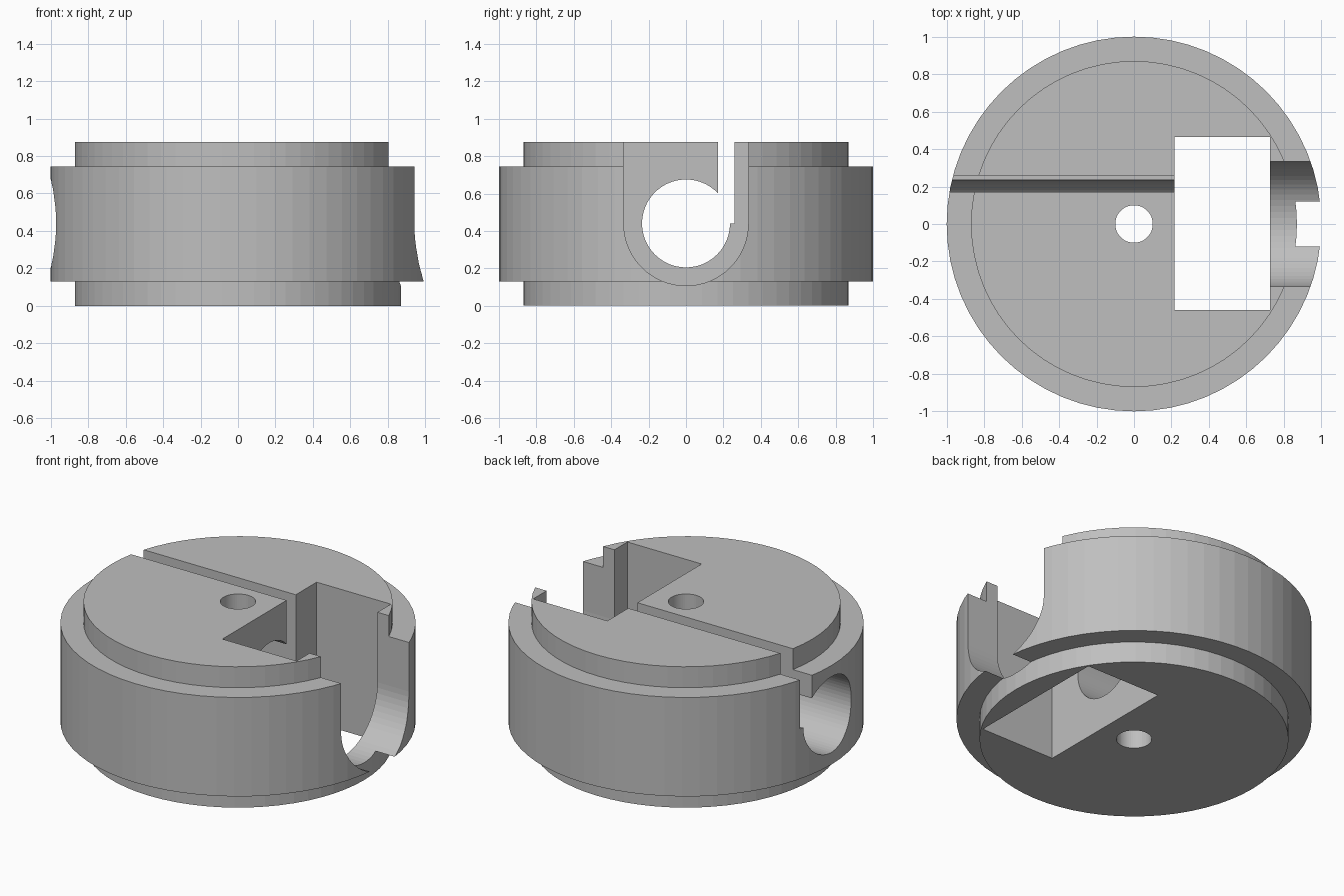
import bpy, bmesh, math

if "Cube" in bpy.data.objects:
    bpy.data.objects.remove(bpy.data.objects["Cube"])

SEG = 64
AXIS_Z = 0.44      # height of the cross bore


def finish(name, bm):
    bmesh.ops.recalc_face_normals(bm, faces=bm.faces[:])
    me = bpy.data.meshes.new(name)
    bm.to_mesh(me)
    bm.free()
    ob = bpy.data.objects.new(name, me)
    bpy.context.collection.objects.link(ob)
    return ob


def box(name, x0, x1, y0, y1, z0, z1):
    bm = bmesh.new()
    bmesh.ops.create_cube(bm, size=1)
    for v in bm.verts:
        v.co = ((x0 + x1) / 2 + v.co.x * (x1 - x0),
                (y0 + y1) / 2 + v.co.y * (y1 - y0),
                (z0 + z1) / 2 + v.co.z * (z1 - z0))
    return finish(name, bm)


def prism(name, points, shift):
    """Extrude a closed outline of 3D points along shift."""
    bm = bmesh.new()
    face = bm.faces.new([bm.verts.new(p) for p in points])
    ext = bmesh.ops.extrude_face_region(bm, geom=[face])
    bmesh.ops.translate(bm, vec=shift,
                        verts=[g for g in ext["geom"] if isinstance(g, bmesh.types.BMVert)])
    return finish(name, bm)


def arc(radius, start, end, n):
    return [(radius * math.cos(start + (end - start) * i / n),
             radius * math.sin(start + (end - start) * i / n)) for i in range(n + 1)]


# Stepped round body, turned from a half profile
profile = [(0, 0), (0.87, 0), (0.87, 0.13), (1, 0.13),
           (1, 0.745), (0.87, 0.745), (0.87, 0.875), (0, 0.875)]
bm = bmesh.new()
verts = [bm.verts.new((r, 0, z)) for r, z in profile]
edges = [bm.edges.new(pair) for pair in zip(verts, verts[1:])]
bmesh.ops.spin(bm, geom=verts + edges, cent=(0, 0, 0), axis=(0, 0, 1),
               angle=2 * math.pi, steps=SEG, use_duplicate=False)
bmesh.ops.remove_doubles(bm, verts=bm.verts[:], dist=1e-4)
body = finish("round_body", bm)

# Cutters: pocket, centre hole, cross bore, top slit, U-shaped side opening
full = 2 * math.pi
bore = [(-1.2, y, AXIS_Z + z) for y, z in arc(0.235, 0, full, SEG)[:-1]]
hole = [(x, y, -0.2) for x, y in arc(0.1, 0, full, 48)[:-1]]
u_shape = [(0.6, y, AXIS_Z + z) for y, z in arc(0.333, math.pi, full, 32)]
u_shape += [(0.6, 0.333, 1.1), (0.6, -0.333, 1.1)]
cutters = [
    box("pocket_cutter", 0.215, 0.725, -0.46, 0.465, -0.2, 1.2),
    prism("centre_hole_cutter", hole, (0, 0, 1.4)),
    prism("cross_bore_cutter", bore, (1.7, 0, 0)),
    box("slit_cutter", -1.15, 0.45, 0.17, 0.26, AXIS_Z, 1.15),
    prism("side_opening_cutter", u_shape, (0.6, 0, 0)),
]
for cutter in cutters:
    cutter.hide_render = True
    mod = body.modifiers.new(cutter.name, "BOOLEAN")
    mod.operation = "DIFFERENCE"
    mod.solver = "EXACT"
    mod.object = cutter

# Bake the cuts and remove the cutters
bpy.context.view_layer.update()
cut = bpy.data.meshes.new_from_object(body.evaluated_get(bpy.context.evaluated_depsgraph_get()))
body.modifiers.clear()
body.data = cut
for cutter in cutters:
    bpy.data.objects.remove(cutter)

grey = bpy.data.materials.new("grey")
grey.diffuse_color = (0.52, 0.52, 0.52, 1)
grey.use_nodes = True
grey.node_tree.nodes["Principled BSDF"].inputs["Base Color"].default_value = grey.diffuse_color
body.data.materials.clear()
body.data.materials.append(grey)
